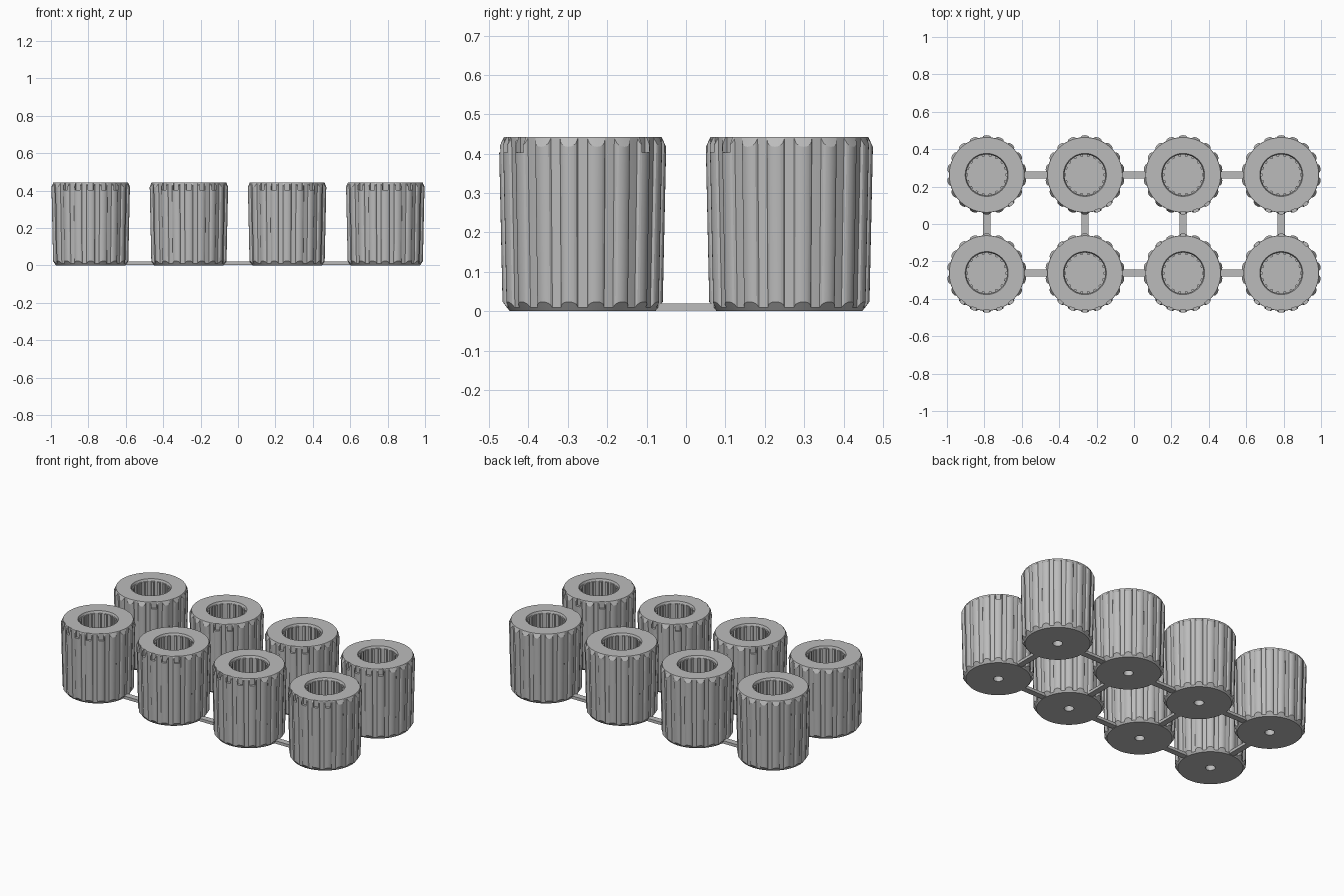
import bpy, bmesh, math

cube = bpy.data.objects.get("Cube")
if cube:
    bpy.data.objects.remove(cube, do_unlink=True)

grey = bpy.data.materials.new("plain_grey")
grey.use_nodes = True
grey.diffuse_color = (0.5, 0.5, 0.5, 1)
grey.node_tree.nodes["Principled BSDF"].inputs["Base Color"].default_value = (0.5, 0.5, 0.5, 1)

PITCH = 0.525
HEIGHT = 0.443
RIDGES = 18
OFFSETS = (-6.5, -5.4, -4, -3.9, -2, 0, 2, 3.9, 4, 5.4, 6.5, 10)


def finish(bm, name, smooth):
    mesh = bpy.data.meshes.new(name)
    bmesh.ops.recalc_face_normals(bm, faces=bm.faces)
    bm.to_mesh(mesh)
    bm.free()
    mesh.materials.append(grey)
    obj = bpy.data.objects.new(name, mesh)
    bpy.context.collection.objects.link(obj)
    if smooth:
        bpy.ops.object.select_all(action='DESELECT')
        obj.select_set(True)
        bpy.context.view_layer.objects.active = obj
        bpy.ops.object.shade_smooth_by_angle(angle=math.radians(25))
    return obj


def column(offset, notched):
    """Radius and height pairs up one side of the knob and down into its socket."""
    bump = 0.011 * math.sqrt(max(0, 1 - (offset / 6.5) ** 2))
    base = 0.192 + bump          # outer radius at the foot
    taper = 0.022                # widening per unit height
    low = (base - 0.185) / 0.75  # where the foot chamfer ends
    rim = base + taper * HEIGHT
    high = HEIGHT - (rim - 0.2) / 0.5
    ledge = 0.403
    cut = notched and abs(offset) <= 3.9
    slot = 0.196
    spline = 0.109 if abs(offset) <= 5.4 else 0.1
    return [
        (0.028, 0.06), (0.028, 0),                       # dimple in the face
        (0.185, 0), (base + taper * low, low),           # foot chamfer
        (base + taper * ledge, ledge),
        (slot if cut else base + taper * ledge, ledge),  # notch floor
        (slot if cut else base + taper * high, high),
        (slot if cut else 0.2, HEIGHT),
        (0.115, HEIGHT), (0.11, 0.43),                   # socket lip
        (spline, 0.43), (spline, 0.12),                  # splined socket
    ]


def knob(name, x, y, notches):
    bm = bmesh.new()
    rows = []
    for i in range(RIDGES):
        centre = 10 + 20 * i
        for offset in OFFSETS:
            a = math.radians(centre + offset)
            rows.append([bm.verts.new((r * math.cos(a), r * math.sin(a), z))
                         for r, z in column(offset, centre in notches)])
    for a, b in zip(rows, rows[1:] + rows[:1]):
        for j in range(len(a) - 1):
            bm.faces.new((a[j], b[j], b[j + 1], a[j + 1]))
    bm.faces.new([row[0] for row in rows])
    bm.faces.new([row[-1] for row in rows])
    # Merge the unused notch floors
    bmesh.ops.remove_doubles(bm, verts=bm.verts, dist=0.00001)
    finish(bm, name, True).location = (x, y, 0)


def link(name, x, y, sx, sy):
    bm = bmesh.new()
    bmesh.ops.create_cube(bm, size=1)
    bmesh.ops.scale(bm, verts=bm.verts, vec=(sx, sy, 0.018))
    finish(bm, name, False).location = (x, y, 0.011)


# Knobs, each marked by a different count of rim notches
front_marks = [310, 290, 270, 250, 230]
extra_marks = [130, 90, 50]
for col in range(4):
    x = (col - 1.5) * PITCH
    knob(f"back_knob_{col + 1}", x, PITCH / 2, front_marks[:col + 1])
    knob(f"front_knob_{col + 1}", x, -PITCH / 2, front_marks + extra_marks[:col])
    link(f"cross_link_{col + 1}", x, 0, 0.038, 0.16)

# Thin bars joining neighbours in each row
for row, y in (("front", -PITCH / 2), ("back", PITCH / 2)):
    for gap in range(3):
        link(f"{row}_link_{gap + 1}", (gap - 1) * PITCH, y, 0.16, 0.038)
